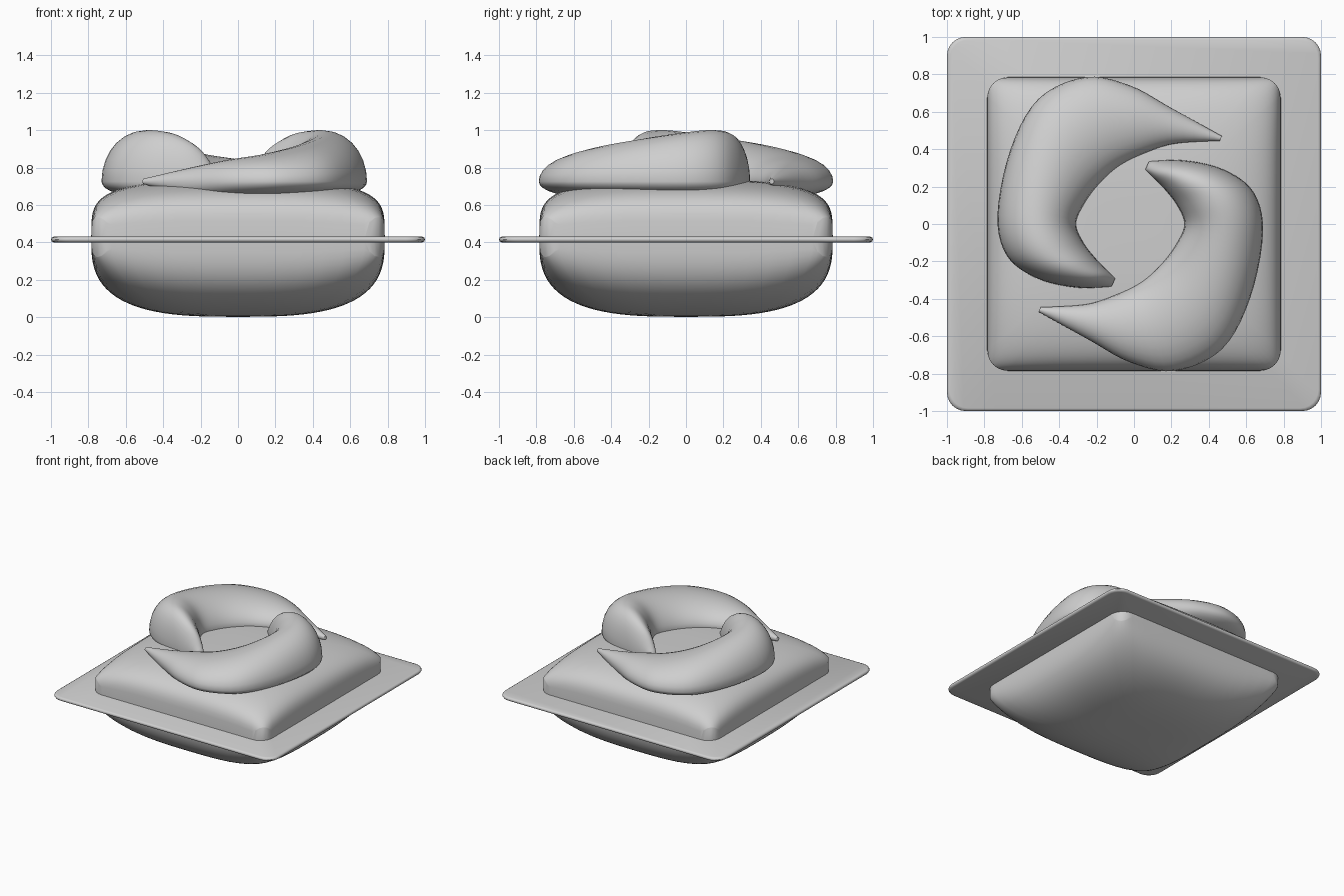
import bpy, bmesh
from math import sin, cos, pi
from mathutils import Vector

cube = bpy.data.objects.get("Cube")
if cube:
    bpy.data.objects.remove(cube)

film = bpy.data.materials.new("pale_grey_film")
film.use_nodes = True
GREY = (0.62, 0.62, 0.62, 1)
film.diffuse_color = GREY
film.node_tree.nodes["Principled BSDF"].inputs["Base Color"].default_value = GREY


def loft(name, rings, angle=1.0):
    """Skin closed rings of points, capping both ends."""
    bm = bmesh.new()
    loops = [[bm.verts.new(p) for p in ring] for ring in rings]
    n = len(loops[0])
    for a, b in zip(loops, loops[1:]):
        for i in range(n):
            j = (i + 1) % n
            bm.faces.new((a[i], a[j], b[j], b[i]))
    bm.faces.new(loops[0][::-1])
    bm.faces.new(loops[-1])
    bmesh.ops.recalc_face_normals(bm, faces=bm.faces)
    mesh = bpy.data.meshes.new(name)
    bm.to_mesh(mesh)
    bm.free()
    obj = bpy.data.objects.new(name, mesh)
    bpy.context.collection.objects.link(obj)
    mesh.materials.append(film)
    bpy.ops.object.select_all(action='DESELECT')
    obj.select_set(True)
    bpy.context.view_layer.objects.active = obj
    bpy.ops.object.shade_smooth_by_angle(angle=angle)
    return obj


def rounded_square(half, radius, z, steps=6, side=12):
    """Rounded square outline with evenly divided sides."""
    c = half - radius
    quarter = [Vector((c + radius * cos(k * pi / 2 / steps),
                       c + radius * sin(k * pi / 2 / steps), z)) for k in range(steps + 1)]
    quarter += [Vector((c - 2 * c * k / side, half, z)) for k in range(1, side)]
    pts = []
    for turn in range(4):
        for p in quarter:
            x, y = p.x, p.y
            for _ in range(turn):
                x, y = -y, x
            pts.append(Vector((x, y, z)))
    return pts


# Thin sealing flange with a rounded rim
flange_profile = [(0.985, 0.4), (0.996, 0.405), (1, 0.415), (0.996, 0.425), (0.985, 0.43)]
loft("sealing_flange", [rounded_square(h, 0.1, z) for h, z in flange_profile])


# Pillow-shaped chambers above and below the flange
HALF = 0.785


def pillow(name, height, power, direction):
    outline = rounded_square(HALF, 0.11, 0)
    rings = [[Vector((p.x, p.y, 0.415)) for p in outline]]
    for k in range(24):
        s = cos(k / 24 * pi / 2)
        ring = []
        for p in outline:
            x, y = p.x * s, p.y * s
            fx = max(0, 1 - abs(x / HALF) ** 3) ** power
            fy = max(0, 1 - abs(y / HALF) ** 3) ** power
            ring.append(Vector((x, y, 0.415 + direction * height * fx * fy)))
        rings.append(ring)
    loft(name, rings)


pillow("lower_chamber", 0.413, 0.35, -1)
pillow("upper_chamber", 0.32, 0.23, 1)


# Two interlocking swirl chambers: outer x y, inner x y, crest height
stations = [
    (0.47, 0.47, 0.46, 0.445, 0.74),
    (0.2, 0.62, 0.22, 0.43, 0.8),
    (-0.02, 0.74, 0.06, 0.38, 0.84),
    (-0.26, 0.785, -0.08, 0.31, 0.87),
    (-0.51, 0.67, -0.19, 0.21, 0.91),
    (-0.66, 0.4, -0.27, 0.1, 0.95),
    (-0.73, 0.05, -0.31, 0, 0.985),
    (-0.68, -0.17, -0.27, -0.1, 1),
    (-0.52, -0.29, -0.2, -0.19, 0.98),
    (-0.31, -0.34, -0.14, -0.25, 0.9),
    (-0.12, -0.335, -0.1, -0.29, 0.75),
]


def spline(points, steps=5):
    """Catmull-Rom interpolation through the stations."""
    pts = [Vector(p) for p in points]
    ext = [pts[0]] + pts + [pts[-1]]
    out = []
    for a, b, c, d in zip(ext, ext[1:], ext[2:], ext[3:]):
        for k in range(steps):
            t = k / steps
            out.append(0.5 * (2 * b + (c - a) * t + (2 * a - 5 * b + 4 * c - d) * t * t
                              + (3 * b - a - 3 * c + d) * t ** 3))
    return out + [pts[-1]]


def swirl(name, sign):
    rings = []
    for s in spline(stations):
        ox, oy, ix, iy, crest = s
        width = ((ox - ix) ** 2 + (oy - iy) ** 2) ** 0.5
        mid = 0.725
        depth = min(0.08, width / 2)
        ring = []
        for k in range(28):
            a = 2 * pi * k / 28
            w = 0.5 + 0.5 * cos(a)
            x, y = ix + (ox - ix) * w, iy + (oy - iy) * w
            z = mid + sin(a) * (crest - mid if sin(a) > 0 else depth)
            # The second swirl is the first turned half way round
            ring.append(Vector((sign * (x + 0.02) - 0.02, sign * y, z)))
        rings.append(ring)
    loft(name, rings, 1.2)


swirl("left_swirl_chamber", -1)
swirl("right_swirl_chamber", 1)
